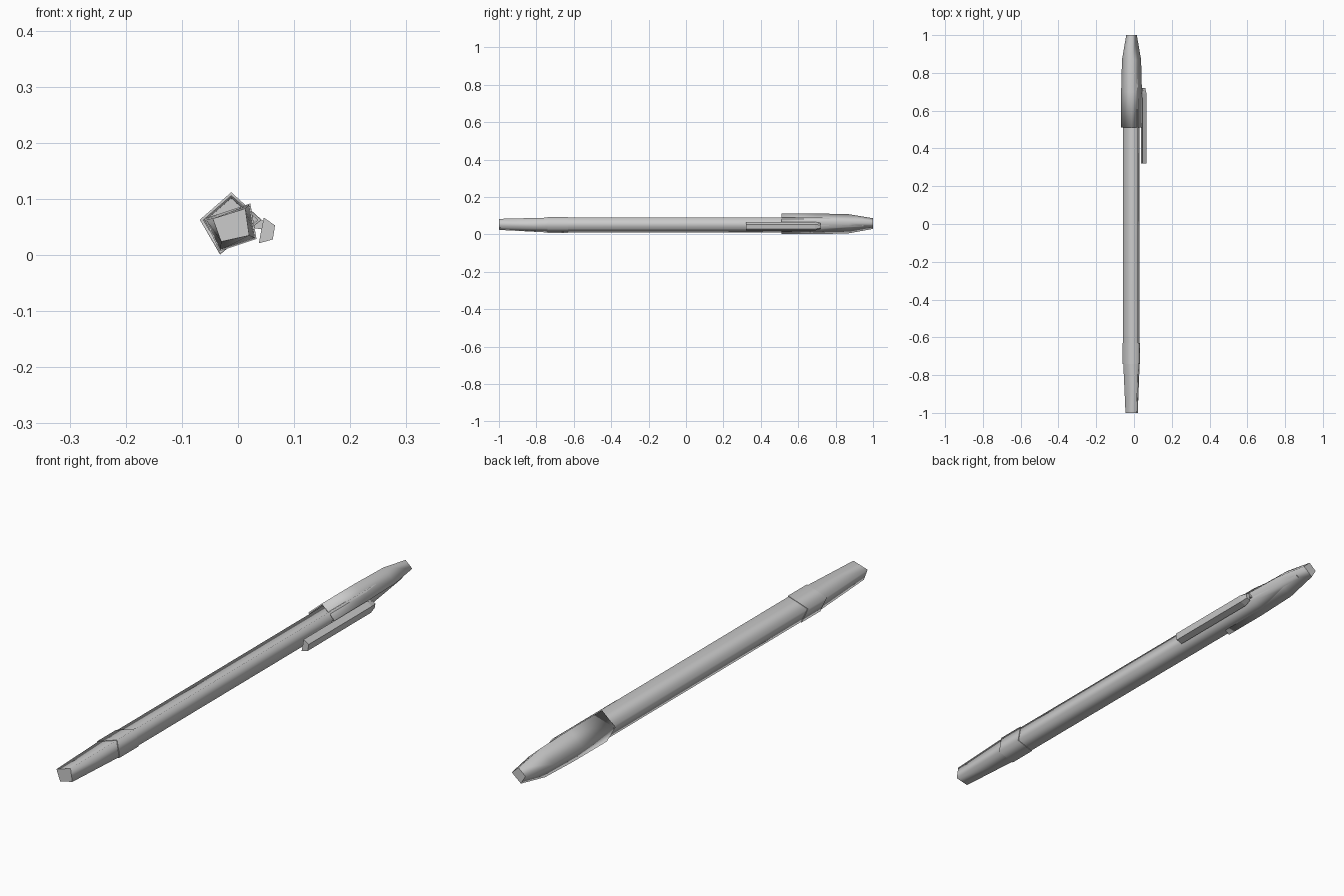
import bpy, bmesh
from mathutils import Vector

if "Cube" in bpy.data.objects:
    bpy.data.objects.remove(bpy.data.objects["Cube"])

def scaled(section, s, centre):
    """Scale an (x, z) cross-section about a centre point."""
    c = Vector(centre)
    return [tuple(c + (Vector(p) - c) * s) for p in section]

def loft(name, rings, smooth=True):
    """Skin a list of (y, section) rings and close both ends."""
    bm = bmesh.new()
    loops = [[bm.verts.new((x, y, z)) for x, z in sec] for y, sec in rings]
    n = len(loops[0])
    for a, b in zip(loops, loops[1:]):
        for i in range(n):
            f = bm.faces.new((a[i], a[(i + 1) % n], b[(i + 1) % n], b[i]))
            f.smooth = smooth
    bm.faces.new(loops[0])
    bm.faces.new(loops[-1])
    bmesh.ops.recalc_face_normals(bm, faces=bm.faces)
    if bm.calc_volume(signed=True) < 0:
        bmesh.ops.reverse_faces(bm, faces=bm.faces)
    me = bpy.data.meshes.new(name)
    bm.to_mesh(me)
    bm.free()
    ob = bpy.data.objects.new(name, me)
    bpy.context.collection.objects.link(ob)
    return ob

# Four-sided cross-sections (x, z)
BODY = [(-0.060, 0.065), (0.022, 0.092), (0.033, 0.029), (-0.033, 0.007)]
TIP = [(-0.045, 0.065), (0.013, 0.083), (0.020, 0.035), (-0.030, 0.024)]
CAP = [(-0.068, 0.063), (-0.012, 0.112), (0.042, 0.063), (-0.032, 0.001)]
CLIP = [(0.046, 0.067), (0.066, 0.053), (0.062, 0.028), (0.037, 0.021)]
BODY_C, CAP_C, CLIP_C = (-0.012, 0.050), (-0.013, 0.059), (0.048, 0.045)

# Barrel, running on inside the cap
barrel = scaled(BODY, 0.94, BODY_C)
loft("barrel", [(-0.70, barrel), (0.72, barrel), (0.95, scaled(BODY, 0.50, CAP_C))])

# Collar and tapered writing end
loft("collar", [(-0.74, BODY), (-0.63, BODY)])
loft("writing_end", [(-1.0, TIP), (-0.72, scaled(BODY, 0.95, BODY_C))])

# Cap with a hollow mouth and a tapered far end
inner = scaled(CAP, 0.88, CAP_C)
loft("cap", [(0.80, scaled(CAP, 0.80, CAP_C)), (0.511, inner), (0.51, CAP), (0.70, CAP),
             (0.87, scaled(CAP, 0.92, CAP_C)), (1.0, scaled(CAP, 0.51, CAP_C))])

# Pocket clip and the bridge joining it to the cap
loft("clip", [(0.32, CLIP), (0.69, CLIP), (0.72, scaled(CLIP, 0.65, CLIP_C))], False)
bridge = [(0.020, 0.070), (0.050, 0.060), (0.048, 0.045), (0.018, 0.050)]
loft("clip_bridge", [(0.67, bridge), (0.715, bridge)], False)
